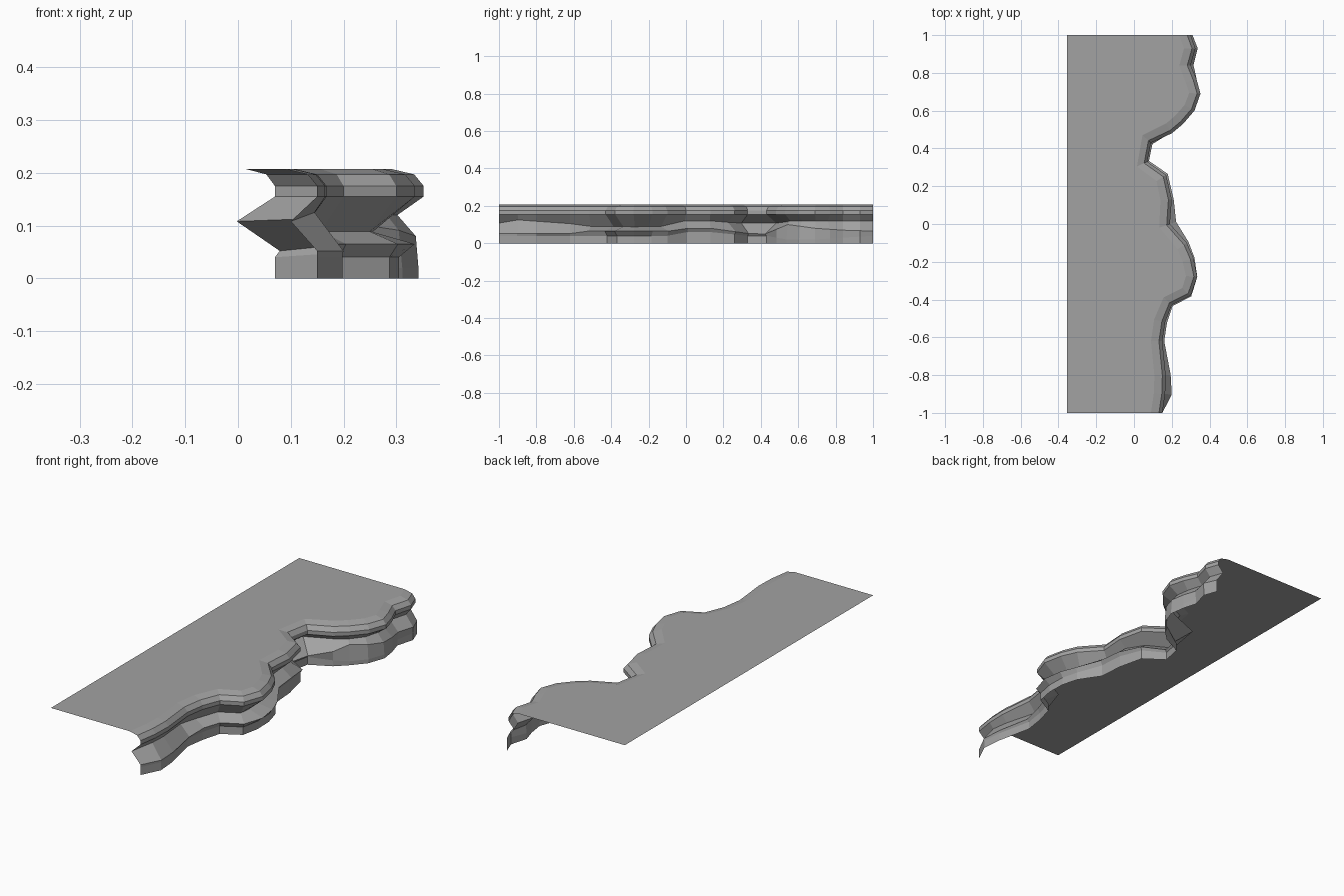
import bpy
from mathutils import Vector

default_cube = bpy.data.objects.get("Cube")
if default_cube:
    bpy.data.objects.remove(default_cube, do_unlink=True)

# Rock material shared by both parts
rock = bpy.data.materials.new("grey rock")
rock.use_nodes = True
rock_colour = (0.36, 0.36, 0.36, 1)
rock.diffuse_color = rock_colour
rock.node_tree.nodes["Principled BSDF"].inputs["Base Color"].default_value = rock_colour

BACK = -0.355
TOP = 0.207

# Cliff brow seen from above: (x, y) along the length
brow = [(.15, -1), (.165, -.9), (.168, -.8), (.15, -.62), (.165, -.52), (.2, -.43),
        (.3, -.38), (.335, -.28), (.315, -.18), (.28, -.1), (.19, 0), (.2, .13),
        (.17, .26), (.07, .33), (.09, .43), (.2, .48), (.26, .53), (.32, .6),
        (.352, .69), (.33, .77), (.3, .84), (.325, .93), (.3, 1)]

# Strata along y: y, recess height and offset, ledge height and offset, foot height and offset
strata = [(-1, .108, -.05, .052, 0, .04, 0),
          (-.9, .125, -.02, .052, .035, .04, .033),
          (-.62, .105, -.04, .052, .01, .04, 0),
          (-.52, .09, -.05, .065, .01, .04, 0),
          (-.28, .088, -.08, .065, 0, .04, -.03),
          (-.1, .09, -.06, .065, .01, .04, 0),
          (0, .12, -.02, .08, .035, .06, .02),
          (.13, .12, -.04, .08, .01, .06, 0),
          (.33, .108, -.08, .052, .01, .04, 0),
          (.43, .108, -.08, .05, .01, .04, 0),
          (.53, .12, -.04, .1, -.02, .02, -.01),
          (.69, .12, -.05, .08, -.015, .02, -.01),
          (.84, .12, -.03, .07, .015, .03, .01),
          (1, .12, -.03, .065, .01, .04, .01)]


def strata_at(y):
    """Blend the strata settings between neighbouring sections."""
    for a, b in zip(strata, strata[1:]):
        if y <= b[0]:
            t = (y - a[0]) / (b[0] - a[0])
            return [p + (q - p) * t for p, q in zip(a, b)][1:]


def outward(i):
    """Horizontal direction facing out of the cliff at a brow point."""
    if i in (0, len(brow) - 1):
        return Vector((1, 0))
    along = Vector(brow[i + 1]) - Vector(brow[i - 1])
    return Vector((along.y, -along.x)).normalized()


def section(i):
    """One vertical cliff section, from the top rim to the foot."""
    point = Vector(brow[i])
    recess_z, recess, ledge_z, ledge, foot_z, foot = strata_at(point.y)
    profile = [(-.06, TOP), (-.018, .197), (0, .175), (0, .155),
               (recess, recess_z), (ledge, ledge_z), (foot, foot_z), (foot, 0)]
    verts = []
    for offset, z in profile:
        p = point + outward(i) * offset
        verts.append((p.x, max(-1, min(1, p.y)), z))
    return verts


def make_part(name, verts, faces):
    mesh = bpy.data.meshes.new(name)
    mesh.from_pydata(verts, [], faces)
    mesh.materials.append(rock)
    part = bpy.data.objects.new(name, mesh)
    bpy.context.collection.objects.link(part)
    return part


sections = [section(i) for i in range(len(brow))]
rows = len(sections[0])

# Layered cliff face: open strip of quads between sections
face_verts = [v for s in sections for v in s]
face_quads = []
for i in range(len(sections) - 1):
    for r in range(rows - 1):
        upper = i * rows + r
        face_quads.append((upper + 1, upper + rows + 1, upper + rows, upper))
make_part("cliff_face", face_verts, face_quads)

# Flat plateau behind the rim
plateau = [(BACK, -1, TOP)] + [s[0] for s in sections] + [(BACK, 1, TOP)]
make_part("cliff_top", plateau, [tuple(range(len(plateau)))])
